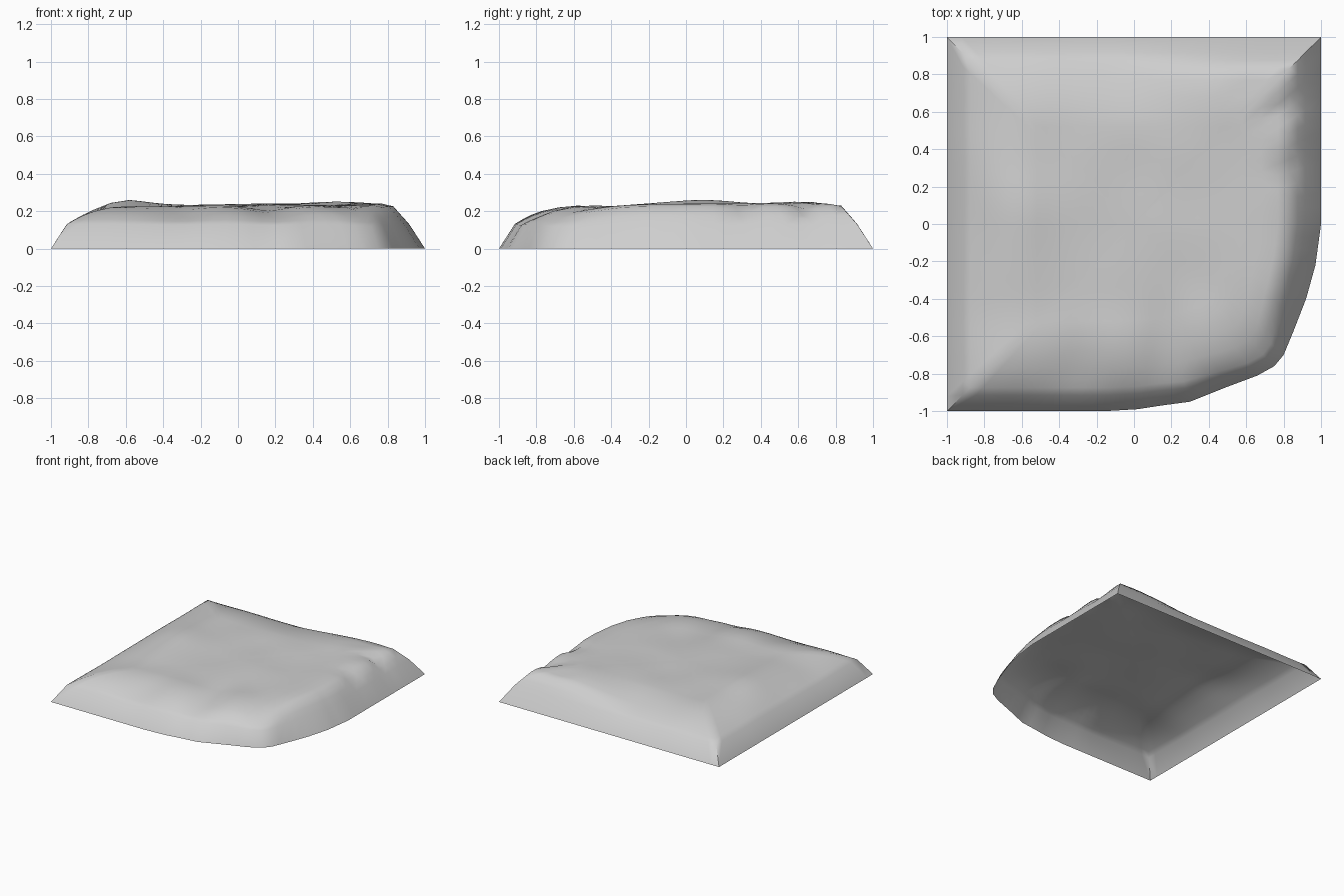
import bpy, bmesh, math
from mathutils import Vector, noise

cube = bpy.data.objects.get("Cube")
if cube:
    bpy.data.objects.remove(cube, do_unlink=True)

# Plain grey stone
stone = bpy.data.materials.new("grey_stone")
stone.use_nodes = True
grey = (0.62, 0.62, 0.62, 1)
stone.diffuse_color = grey
stone.node_tree.nodes["Principled BSDF"].inputs["Base Color"].default_value = grey

# Footprint: a square with one worn, rounded corner
OUTLINE = [(-1, -1), (-0.15, -1), (0.02, -0.99), (0.15, -0.97), (0.3, -0.95),
           (0.5, -0.87), (0.66, -0.81), (0.75, -0.76), (0.8, -0.7), (0.85, -0.58),
           (0.92, -0.4), (0.97, -0.22), (1, 0), (1, 1), (-1, 1)]

# Edge slope: inset from the rim, height on the gentle and on the steep side
SLOPE = [(0, 0, 0), (0.085, 0.13, 0.13), (0.125, 0.153, 0.175), (0.17, 0.175, 0.225),
         (0.23, 0.198, 0.238), (0.32, 0.222, 0.24), (0.42, 0.235, 0.24), (1, 0.23, 0.23)]

# Dents and humps: x, y, x radius, y radius, height
BUMPS = [(-0.28, -0.75, 0.14, 0.2, -0.015), (0.18, -0.65, 0.13, 0.25, -0.025),
         (0.68, -0.68, 0.15, 0.13, -0.03), (0.83, 0.3, 0.05, 0.08, -0.04),
         (0.82, 0.63, 0.07, 0.05, -0.05), (0.62, 0.74, 0.1, 0.05, -0.02),
         (-0.62, 0.08, 0.16, 0.3, 0.024), (-0.15, 0.7, 0.4, 0.15, -0.01),
         (0, -0.42, 1.2, 0.22, -0.012), (0.5, 0.6, 0.25, 0.25, 0.012)]


def resample(points, step):
    result = []
    for a, b in zip(points, points[1:] + points[:1]):
        a, b = Vector(a), Vector(b)
        count = max(1, round((b - a).length / step))
        result += [a.lerp(b, i / count) for i in range(count)]
    return result


def slope_height(inset, steep):
    for (a, *low), (b, *high) in zip(SLOPE, SLOPE[1:]):
        if inset <= b:
            gentle_z, steep_z = Vector(low).lerp(Vector(high), (inset - a) / (b - a))
            return gentle_z + (steep_z - gentle_z) * steep


def gauss(x, y, cx, cy, rx, ry):
    return math.exp(-((x - cx) / rx) ** 2 - ((y - cy) / ry) ** 2)


def ramp(value, start, end):
    return min(1, max(0, (value - start) / (end - start)))


def surface_point(rim, inset):
    # The worn corner has a steeper wall
    worn = gauss(rim.x, rim.y, 0.72, -0.78, 0.42, 0.3)
    p = rim * (1 - inset * (1 - 0.6 * worn * (1 - inset) ** 4))
    steep = ramp(p.x, -0.1, 0.65) * ramp(p.y, -0.9, -0.35)
    relief = sum(h * gauss(p.x, p.y, cx, cy, rx, ry) for cx, cy, rx, ry, h in BUMPS)
    relief += 0.008 * noise.noise(Vector((p.x * 3, p.y * 3, 0)))
    return Vector((p.x, p.y, slope_height(inset, steep) + relief * min(1, inset / 0.17)))


# Open shell built from rings that shrink from the rim to the middle
rim = resample(OUTLINE, 0.08)
insets = [row[0] for row in SLOPE[:-1]] + [0.42 + 0.06 * i for i in range(1, 9)]
bm = bmesh.new()
rings = [[bm.verts.new(surface_point(p, i)) for p in rim] for i in insets]
centre = bm.verts.new(surface_point(Vector((0, 0)), 1))
n = len(rim)
for outer, inner in zip(rings, rings[1:]):
    for i in range(n):
        j = (i + 1) % n
        bm.faces.new((outer[i], outer[j], inner[j], inner[i]))
for i in range(n):
    bm.faces.new((rings[-1][i], rings[-1][(i + 1) % n], centre))

mesh = bpy.data.meshes.new("stone_slab")
bm.to_mesh(mesh)
bm.free()
mesh.materials.append(stone)
slab = bpy.data.objects.new("stone_slab", mesh)
bpy.context.collection.objects.link(slab)

# Smooth top with sharp corner ridges
bpy.ops.object.select_all(action='DESELECT')
slab.select_set(True)
bpy.context.view_layer.objects.active = slab
bpy.ops.object.shade_smooth_by_angle(angle=math.radians(60))
